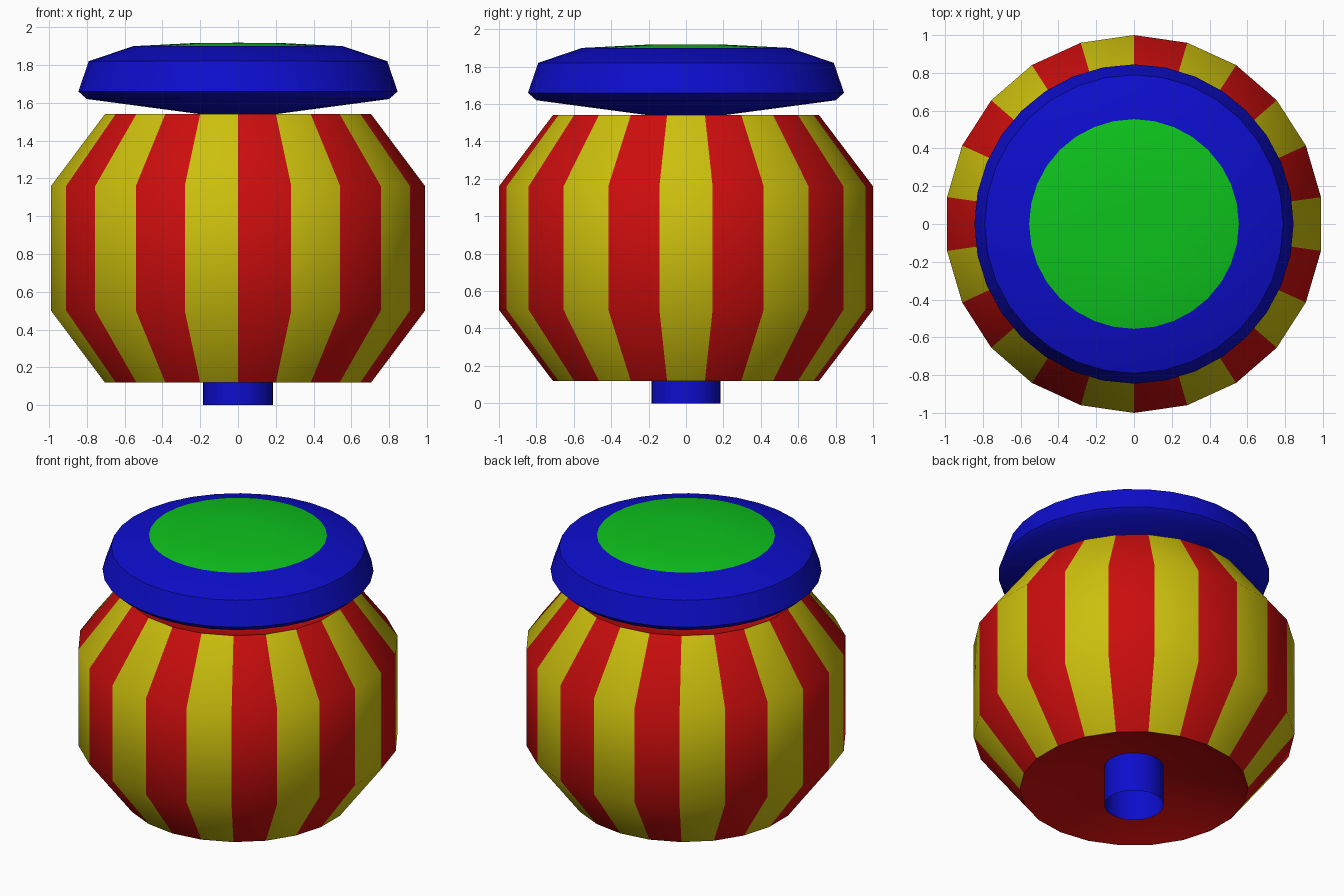
import bpy, bmesh
from math import sin, cos, pi, radians

if "Cube" in bpy.data.objects:
    bpy.data.objects.remove(bpy.data.objects["Cube"])


def material(name, rgb):
    m = bpy.data.materials.new(name)
    m.diffuse_color = (*rgb, 1.0)
    m.use_nodes = True
    m.node_tree.nodes["Principled BSDF"].inputs["Base Color"].default_value = m.diffuse_color
    return m


RED = material("red", (0.604, 0.004, 0.004))
YELLOW = material("yellow", (0.604, 0.527, 0.004))
BLUE = material("blue", (0.004, 0.004, 0.604))
GREEN = material("green", (0.004, 0.545, 0.012))


def lathe(name, profile, sides, mats, pick=lambda band, side: 0):
    """Turn a (radius, z) profile around z; pick chooses the material per face."""
    bm = bmesh.new()
    rings = []
    for r, z in profile:
        if r == 0:
            rings.append([bm.verts.new((0, 0, z))] * sides)
        else:
            rings.append([bm.verts.new((r * sin(2 * pi * k / sides),
                                        r * cos(2 * pi * k / sides), z))
                          for k in range(sides)])
    for band, (a, b) in enumerate(zip(rings, rings[1:])):
        for k in range(sides):
            n = (k + 1) % sides
            corners = list(dict.fromkeys((a[k], a[n], b[n], b[k])))
            bm.faces.new(corners).material_index = pick(band, k)
    bmesh.ops.recalc_face_normals(bm, faces=bm.faces)
    mesh = bpy.data.meshes.new(name)
    bm.to_mesh(mesh)
    bm.free()
    for m in mats:
        mesh.materials.append(m)
    ob = bpy.data.objects.new(name, mesh)
    bpy.context.collection.objects.link(ob)
    bpy.ops.object.select_all(action='DESELECT')
    ob.select_set(True)
    bpy.context.view_layer.objects.active = ob
    bpy.ops.object.shade_smooth_by_angle(angle=radians(45))
    return ob


# Striped drum with dished red ends; only the three outer bands are striped
lathe("striped_body",
      [(0, 0.27), (0.29, 0.27), (0.712, 0.12), (1, 0.50),
       (1, 1.16), (0.712, 1.54), (0.29, 1.39), (0, 1.39)],
      22, [RED, YELLOW],
      lambda band, side: side % 2 if band in (2, 3, 4) else 0)

# Central open tube, showing as the foot and carrying the lid
lathe("post", [(0.185, 0), (0.185, 1.54)], 32, [BLUE])

# Lid with a green, very slightly domed top
lathe("lid",
      [(0, 1.54), (0.2, 1.54), (0.80, 1.62), (0.845, 1.66), (0.79, 1.82),
       (0.555, 1.90), (0.22, 1.917), (0, 1.918)],
      32, [BLUE, GREEN],
      lambda band, side: 1 if band >= 5 else 0)
